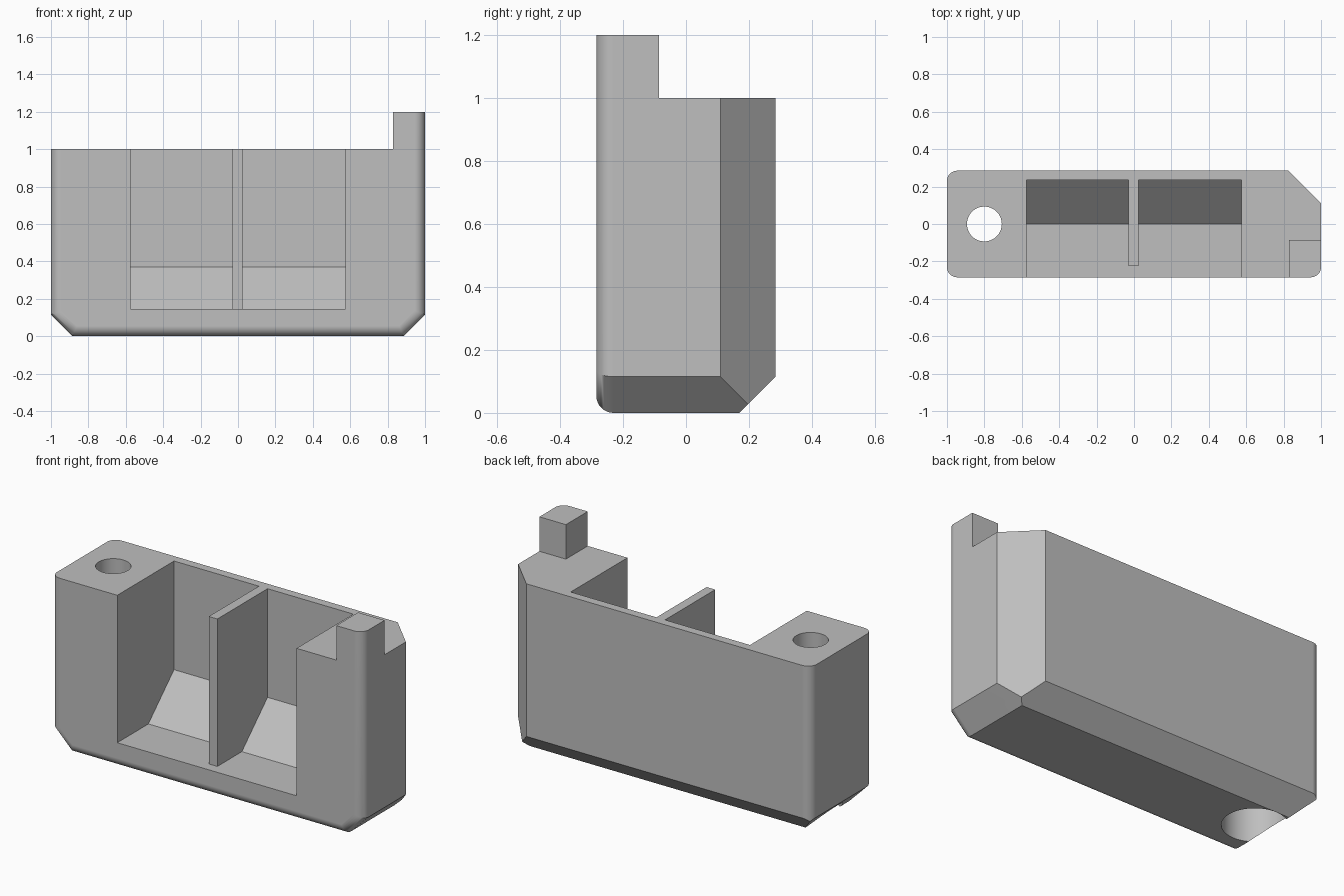
import bpy, bmesh
from mathutils import Vector, Matrix

if "Cube" in bpy.data.objects:
    bpy.data.objects.remove(bpy.data.objects["Cube"])

DEPTH = 0.285   # half depth of the block
CH = 0.115      # bottom chamfer
R = 0.055       # edge rounding

grey = bpy.data.materials.new("plain grey")
grey.use_nodes = True
grey.diffuse_color = (0.52, 0.52, 0.52, 1)
grey.node_tree.nodes["Principled BSDF"].inputs["Base Color"].default_value = grey.diffuse_color


def finish(bm, name):
    bmesh.ops.recalc_face_normals(bm, faces=bm.faces)
    mesh = bpy.data.meshes.new(name)
    bm.to_mesh(mesh)
    bm.free()
    mesh.materials.append(grey)
    ob = bpy.data.objects.new(name, mesh)
    bpy.context.collection.objects.link(ob)
    return ob


def prism(points, offset):
    """Closed solid from a flat outline pushed along offset."""
    bm = bmesh.new()
    face = bm.faces.new([bm.verts.new(p) for p in points])
    ext = bmesh.ops.extrude_face_region(bm, geom=[face], use_keep_orig=True)
    verts = [g for g in ext["geom"] if isinstance(g, bmesh.types.BMVert)]
    bmesh.ops.translate(bm, verts=verts, vec=offset)
    bmesh.ops.recalc_face_normals(bm, faces=bm.faces)
    return bm


def box(name, x0, x1, y0, y1, z0, z1):
    outline = [(x0, y0, z0), (x1, y0, z0), (x1, y1, z0), (x0, y1, z0)]
    return finish(prism(outline, (0, 0, z1 - z0)), name)


def cylinder(name, x, radius, z0, z1):
    bm = bmesh.new()
    bmesh.ops.create_cone(bm, cap_ends=True, segments=64, radius1=radius, radius2=radius,
                          depth=z1 - z0, matrix=Matrix.Translation((x, 0, (z0 + z1) / 2)))
    return finish(bm, name)


# Block silhouette with the corner post, extruded front to back
outline = [(-1, 1), (-1, CH), (CH - 1, 0), (1 - CH, 0), (1, CH), (1, 1.2), (0.83, 1.2), (0.83, 1)]
bm = prism([(x, -DEPTH, z) for x, z in outline], (0, 2 * DEPTH, 0))

# Round the front rim (not its top) and the rear upright edge on the right end
rounded = []
for e in bm.edges:
    mid = (e.verts[0].co + e.verts[1].co) / 2
    front = mid.y < -DEPTH + 0.01 and mid.z < 0.95
    rear = mid.y > DEPTH - 0.01 and mid.x < -0.99
    if front or rear:
        rounded.append(e)
bmesh.ops.bevel(bm, geom=rounded, offset=R, segments=8, profile=0.5,
                affect='EDGES', clamp_overlap=False)

# Planar chamfers: rear bottom edge and rear left corner
for point, normal in [((0, DEPTH, CH), (0, 1, -1)), ((1, 0.11, 0), (1, 1, 0))]:
    cut = bmesh.ops.bisect_plane(bm, geom=bm.verts[:] + bm.edges[:] + bm.faces[:], dist=1e-5,
                                 plane_co=point, plane_no=Vector(normal).normalized(),
                                 clear_outer=True)
    edges = [g for g in cut["geom_cut"] if isinstance(g, bmesh.types.BMEdge)]
    bmesh.ops.holes_fill(bm, edges=edges, sides=0)
bmesh.ops.remove_doubles(bm, verts=bm.verts, dist=1e-4)
body = finish(bm, "holder_body")

# Cutters: post trim, two sloped bays, setback of the divider, screw hole
cutters = [box("post_trim_cutter", 0.7, 1.2, -0.085, 0.5, 1, 1.4)]
bay = [(-0.5, 0.145), (0, 0.145), (0.235, 0.37), (0.235, 1.3), (-0.5, 1.3)]
for x0, x1 in [(-0.575, -0.03), (0.025, 0.575)]:
    cutters.append(finish(prism([(x0, y, z) for y, z in bay], (x1 - x0, 0, 0)), "bay_cutter"))
cutters.append(box("divider_setback_cutter", -0.1, 0.1, -0.5, -0.225, 0.145, 1.3))
cutters.append(cylinder("counterbore_cutter", -0.8, 0.17, -0.2, 0.22))
cutters.append(cylinder("screw_hole_cutter", -0.8, 0.093, -0.3, 1.3))

bpy.ops.object.select_all(action='DESELECT')
body.select_set(True)
bpy.context.view_layer.objects.active = body
for cutter in cutters:
    cutter.hide_render = True
    mod = body.modifiers.new("cut", 'BOOLEAN')
    mod.operation = 'DIFFERENCE'
    mod.solver = 'EXACT'
    mod.object = cutter
    bpy.ops.object.modifier_apply(modifier=mod.name)
    bpy.data.objects.remove(cutter)

# Smooth roundings while keeping flat faces flat
bpy.ops.object.shade_smooth_by_angle(angle=0.5)
weighted = body.modifiers.new("weighted normals", 'WEIGHTED_NORMAL')
weighted.keep_sharp = True
